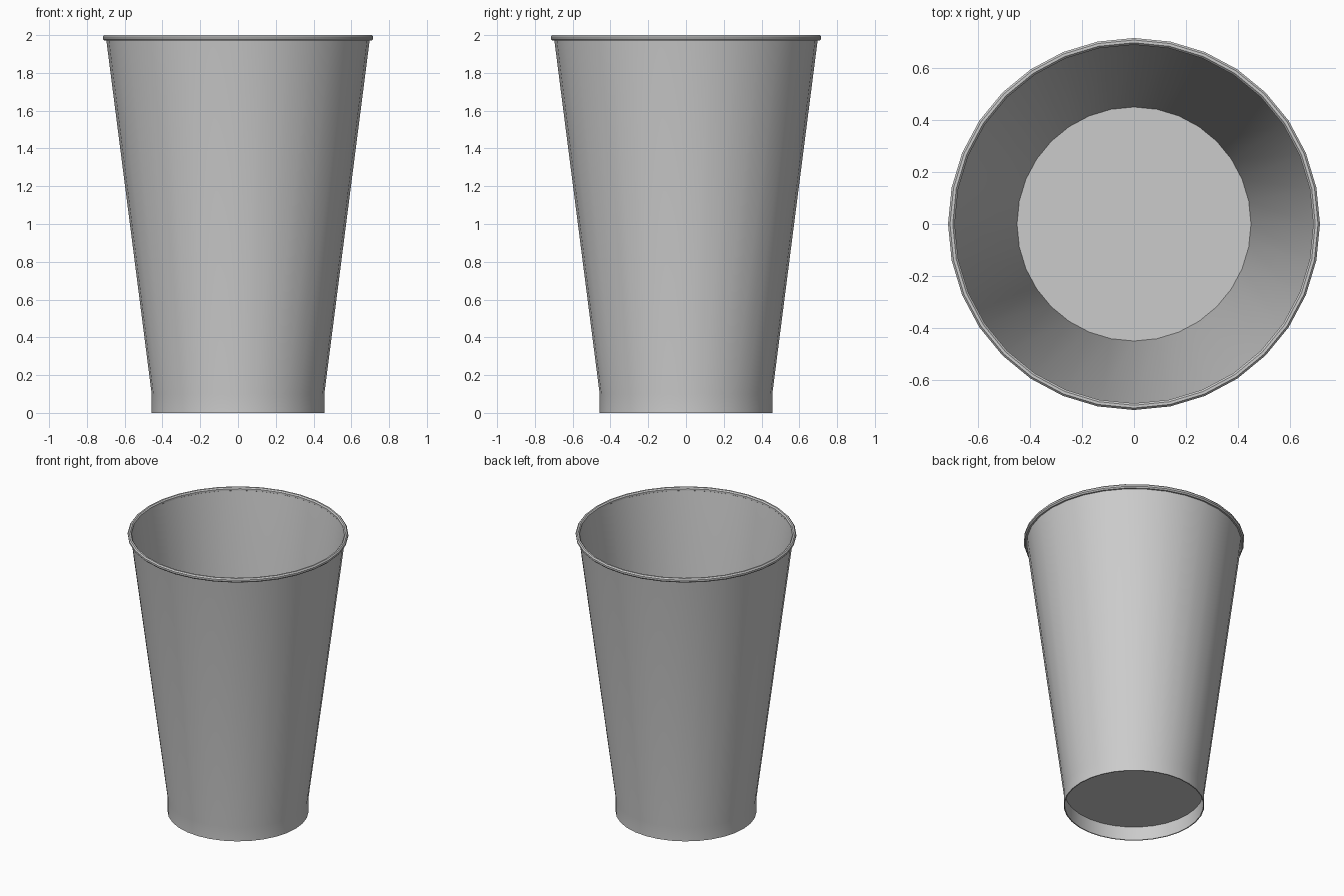
import bpy
import math

SIDES = 32

cube = bpy.data.objects.get("Cube")
if cube:
    bpy.data.objects.remove(cube, do_unlink=True)

grey = bpy.data.materials.new("plain_grey")
grey.use_nodes = True
colour = (0.6, 0.6, 0.6, 1.0)
grey.diffuse_color = colour
grey.node_tree.nodes["Principled BSDF"].inputs["Base Color"].default_value = colour


def lathe(name, profile):
    """Revolve a closed (radius, height) profile around z."""
    verts, faces, n = [], [], len(profile)
    for i in range(SIDES):
        a = 2 * math.pi * i / SIDES
        verts += [(r * math.cos(a), r * math.sin(a), z) for r, z in profile]
    for i in range(SIDES):
        j = (i + 1) % SIDES
        for k in range(n):
            m = (k + 1) % n
            faces.append((i * n + k, j * n + k, j * n + m, i * n + m))
    mesh = bpy.data.meshes.new(name)
    mesh.from_pydata(verts, [], faces)
    mesh.materials.append(grey)
    obj = bpy.data.objects.new(name, mesh)
    bpy.context.collection.objects.link(obj)
    return obj


# Thin tapered wall with a straight foot, outside up then inside down
wall = lathe("cup_wall", [(0.457, 0), (0.457, 0.1), (0.698, 1.98),
                          (0.691, 1.98), (0.45, 0.1), (0.45, 0)])

# Rolled lip
lip = lathe("rolled_lip", [
    (0.703 + 0.014 * math.cos(math.pi * (k + 0.5) / 4),
     1.985 + 0.016 * math.sin(math.pi * (k + 0.5) / 4)) for k in range(8)])

# Floor raised above the foot
bpy.ops.mesh.primitive_cylinder_add(vertices=SIDES, radius=0.452, depth=0.006,
                                    location=(0, 0, 0.1),
                                    rotation=(0, 0, math.pi / SIDES * 2))
floor = bpy.context.object
floor.name = "cup_floor"
floor.data.materials.append(grey)

# Smooth sides, crisp edges
for obj in (wall, lip, floor):
    bpy.ops.object.select_all(action="DESELECT")
    obj.select_set(True)
    bpy.context.view_layer.objects.active = obj
    bpy.ops.object.shade_smooth_by_angle(angle=math.radians(40))
